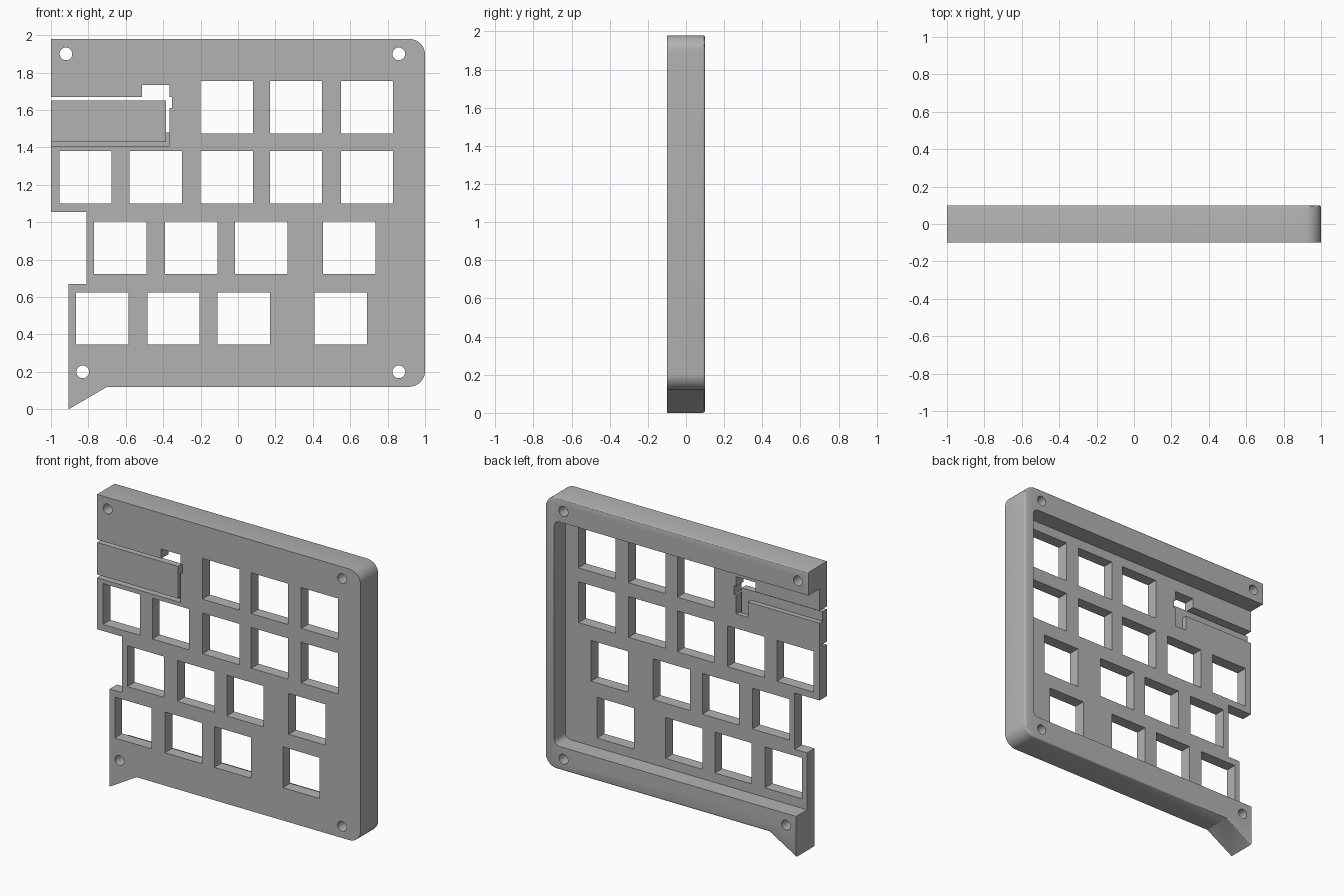
import bpy, bmesh
from math import sin, cos, pi, radians
from mathutils import Vector

if "Cube" in bpy.data.objects:
    bpy.data.objects.remove(bpy.data.objects["Cube"])

FRONT, BACK, PLATE = -0.1, 0.1, -0.02

grey = bpy.data.materials.new("plain grey")
grey.use_nodes = True
colour = (0.45, 0.45, 0.45, 1)
grey.diffuse_color = colour
grey.node_tree.nodes["Principled BSDF"].inputs["Base Color"].default_value = colour


def arc(cx, cz, r, start, end, n=10):
    return [(cx + r * cos(radians(start + (end - start) * i / n)),
             cz + r * sin(radians(start + (end - start) * i / n))) for i in range(n + 1)]


def rect(x0, x1, z0, z1):
    return [(x0, z0), (x1, z0), (x1, z1), (x0, z1)]


def prisms(name, outlines, y0, y1, soften=False):
    """Extrude closed x-z outlines from y0 to y1 as one object."""
    bm = bmesh.new()
    for pts in outlines:
        face = bm.faces.new([bm.verts.new((x, y0, z)) for x, z in pts])
        ext = bmesh.ops.extrude_face_region(bm, geom=[face])
        moved = [v for v in ext["geom"] if isinstance(v, bmesh.types.BMVert)]
        bmesh.ops.translate(bm, verts=moved, vec=Vector((0, y1 - y0, 0)))
    bmesh.ops.recalc_face_normals(bm, faces=bm.faces)
    if soften:
        # round the back outer edge, except along the open left side
        edges = [e for e in bm.edges if all(v.co.y > y1 - 0.001 for v in e.verts)
                 and not all(v.co.x < -0.8 for v in e.verts)]
        bmesh.ops.bevel(bm, geom=edges, offset=0.012, segments=3, profile=0.5,
                        affect='EDGES')
    mesh = bpy.data.meshes.new(name)
    bm.to_mesh(mesh)
    bm.free()
    ob = bpy.data.objects.new(name, mesh)
    mesh.materials.append(grey)
    bpy.context.collection.objects.link(ob)
    return ob


def cut(target, name, outlines, y0=-0.3, y1=0.3):
    """Subtract prisms from the target and drop the cutter."""
    cutter = prisms(name, outlines, y0, y1)
    cutter.hide_render = True
    mod = target.modifiers.new(name, 'BOOLEAN')
    mod.operation, mod.solver, mod.object = 'DIFFERENCE', 'EXACT', cutter
    bpy.context.view_layer.objects.active = target
    bpy.ops.object.modifier_apply(modifier=mod.name)
    bpy.data.objects.remove(cutter)


# Case body: stepped left edge, foot at lower left, rounded right corners
outline = [(-1, 1.98), (-1, 1.055), (-0.81, 1.055), (-0.81, 0.67), (-0.905, 0.67),
           (-0.905, 0), (-0.7, 0.12)]
outline += arc(0.915, 0.205, 0.085, -90, 0) + arc(0.915, 1.895, 0.085, 0, 90)
case = prisms("switch_plate_case", [outline], FRONT, BACK, soften=True)

# Hollow back, leaving a rim at top, right and bottom
pocket = [(-1.5, 1.82), (-1.5, 0.28)]
pocket += arc(0.89, 0.32, 0.04, -90, 0, 6) + arc(0.89, 1.78, 0.04, 0, 90, 6)
cut(case, "back_pocket", [pocket], PLATE, 0.3)

# Square key openings, row by row: bottom height, then left edges
KEY = 0.28
rows = [(1.475, (-0.2, 0.17, 0.55)),
        (1.1, (-0.955, -0.58, -0.2, 0.17, 0.55)),
        (0.723, (-0.77, -0.39, -0.015, 0.455)),
        (0.345, (-0.865, -0.485, -0.11, 0.41))]
cut(case, "key_openings", [rect(x, x + KEY, z, z + KEY) for z, xs in rows for x in xs])

# Screw holes in the corners
holes = [(-0.92, 1.9), (0.86, 1.9), (-0.83, 0.2), (0.86, 0.2)]
cut(case, "screw_holes", [arc(x, z, 0.034, 0, 345, 23) for x, z in holes])

# Front recess for the cover panel
cut(case, "panel_recess", [rect(-1.5, -0.367, 1.408, 1.67)], -0.3, -0.055)

# Cable opening through the plate behind and above the panel
cable = [(-1.5, 1.585), (-0.455, 1.585), (-0.455, 1.48), (-0.367, 1.48), (-0.367, 1.61),
         (-0.352, 1.61), (-0.352, 1.67), (-0.367, 1.67), (-0.367, 1.735),
         (-0.513, 1.735), (-0.513, 1.67), (-1.5, 1.67)]
cut(case, "cable_opening", [cable], -0.3, PLATE + 0.05)

# Cover panel seated in the recess
panel = prisms("cover_panel", [rect(-1, -0.385, 1.43, 1.65)], FRONT, -0.054)

for ob in (case, panel):
    bpy.ops.object.select_all(action='DESELECT')
    ob.select_set(True)
    bpy.context.view_layer.objects.active = ob
    bpy.ops.object.shade_smooth_by_angle(angle=radians(30))
